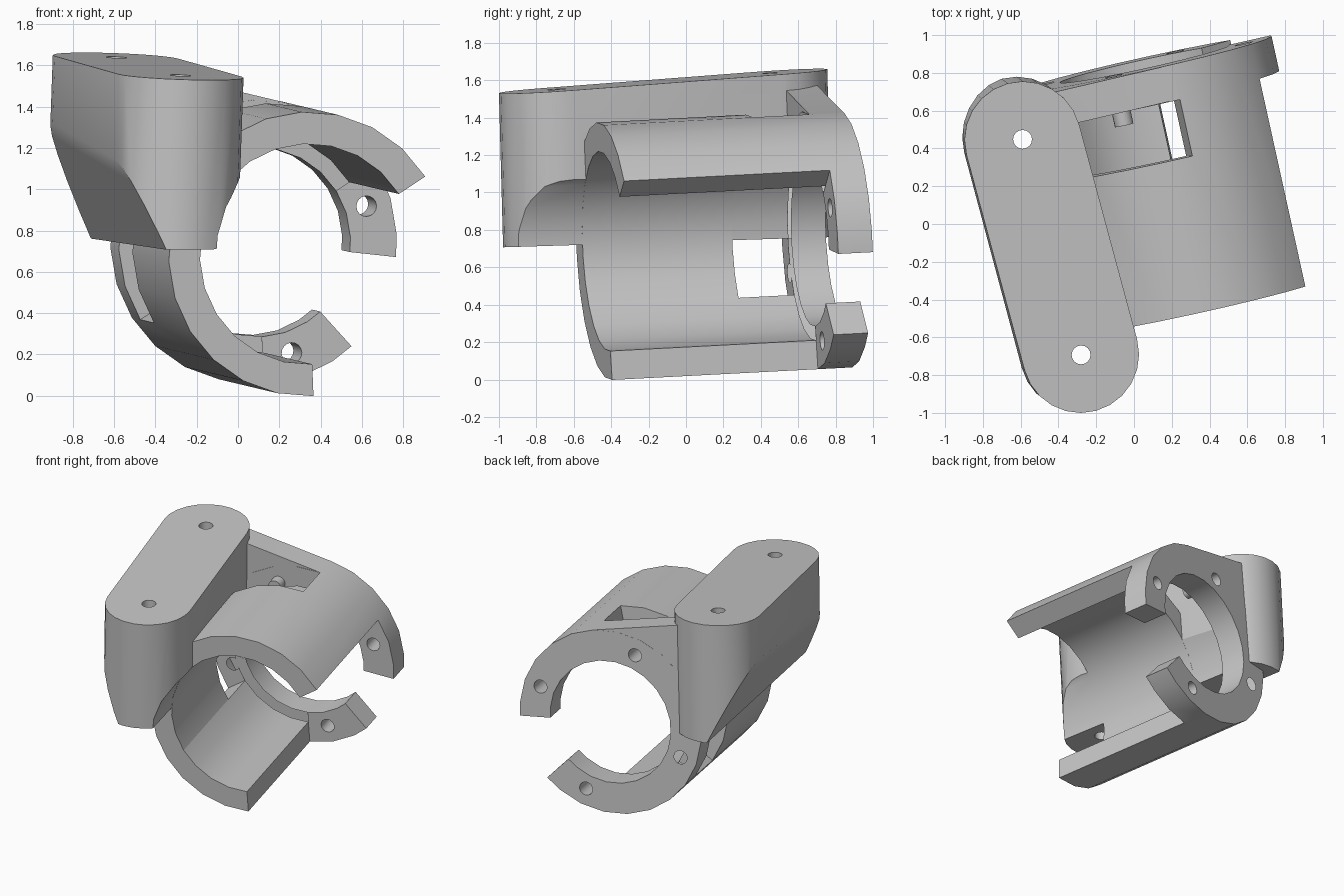
import bpy, bmesh
from math import sin, cos, radians, pi
from mathutils import Matrix, Vector

cube = bpy.data.objects.get("Cube")
if cube:
    bpy.data.objects.remove(cube, do_unlink=True)

grey = bpy.data.materials.new("plain_grey")
grey.use_nodes = True
grey.diffuse_color = (0.56, 0.56, 0.56, 1)
grey.node_tree.nodes["Principled BSDF"].inputs["Base Color"].default_value = (0.56, 0.56, 0.56, 1)

# Clamp frame: x across, y along the bore, z up, slightly turned, tilted and rolled
AXIS = Vector((-0.215, 0.976, 0.051)).normalized()
RIGHT = Vector((0.976, 0.215, 0)).normalized()
PLACE = Matrix((RIGHT, AXIS, RIGHT.cross(AXIS))).transposed().to_4x4()
PLACE.translation = (0.338, -0.437, 0.686)
ROLL = Matrix.Rotation(radians(-3), 4, "Y")
PLACE = PLACE @ ROLL
TO_CLAMP = PLACE.inverted()

LENGTH, FLANGE_START = 1.317, 1.128
OUTER, BORE, FLANGE_BORE = 0.69, 0.535, 0.46
GAP = 0.001


def polar(r, angle):
    return r * cos(radians(angle)), r * sin(radians(angle))


def level(x, z):
    """Cross-section point given before the roll."""
    p = ROLL.inverted() @ Vector((x, 0, z))
    return p.x, p.z


def loft(name, lower, upper):
    """Closed solid between two matching point loops."""
    bm = bmesh.new()
    a = [bm.verts.new(p) for p in lower]
    b = [bm.verts.new(p) for p in upper]
    bm.faces.new(a)
    bm.faces.new(b[::-1])
    for i in range(len(a)):
        j = (i + 1) % len(a)
        bm.faces.new((a[i], b[i], b[j], a[j]))
    bm.normal_update()
    if bm.calc_volume(signed=True) < 0:
        bmesh.ops.reverse_faces(bm, faces=bm.faces[:])
    mesh = bpy.data.meshes.new(name)
    bm.to_mesh(mesh)
    bm.free()
    mesh.materials.append(grey)
    ob = bpy.data.objects.new(name, mesh)
    bpy.context.collection.objects.link(ob)
    return ob


def prism(name, outline, t0, t1):
    return loft(name, [(x, t0, z) for x, z in outline], [(x, t1, z) for x, z in outline])


def ring(name, r0, r1, a0, a1, t0, t1):
    angles = [a0] + [k for k in range(-360, 361, 15) if a0 < k < a1] + [a1]
    outline = [polar(r1, a) for a in angles] + [polar(r0, a) for a in reversed(angles)]
    return prism(name, outline, t0, t1)


def rod(name, r, t0, t1, sides=24, centre=(0, 0)):
    outline = [polar(r, k * 360 / sides) for k in range(sides)]
    return prism(name, [(x + centre[0], z + centre[1]) for x, z in outline], t0, t1)


def combine(target, tool, operation):
    mod = target.modifiers.new("bool", "BOOLEAN")
    mod.operation, mod.object, mod.solver = operation, tool, "EXACT"
    bpy.context.view_layer.objects.active = target
    bpy.context.view_layer.update()
    bpy.ops.object.modifier_apply(modifier=mod.name)
    bpy.data.objects.remove(tool, do_unlink=True)


# Open sleeve with rear flange: wider gap in front of the flange, window in the wall
clamp = ring("pipe_clamp", FLANGE_BORE, OUTER, -9, 310, 0, LENGTH)
combine(clamp, ring("gap", 0.2, 1, -90, 30, -1, FLANGE_START), "DIFFERENCE")
combine(clamp, rod("bore", BORE, -1, FLANGE_START - GAP), "DIFFERENCE")
combine(clamp, ring("window", 0.3, 1, 75, 210, 0.82, FLANGE_START - 2 * GAP), "DIFFERENCE")

# Web from the flange towards the mounting block, tangent to the flange
web = [polar(OUTER - GAP, 75), level(-0.55, 0.835), level(-0.6, 0.4), level(0, 0.55)]
combine(clamp, prism("web", web, FLANGE_START + GAP, LENGTH - GAP), "UNION")

# Mounting block: a leaning stadium with sloping top and bottom
FRONT, BACK = Vector((-0.28, -0.693)), Vector((-0.59, 0.448))


def block_point(p, top):
    z = 1.587 - 0.0375 * p.x + 0.066 * p.y if top else 0.738 + 0.031 * p.y
    drop = z - 1.6
    return TO_CLAMP @ Vector((p.x + 0.035 * drop, p.y - 0.027 * drop, z))


along = (BACK - FRONT).normalized()
across = Vector((along.y, -along.x))
stadium = []
for centre, start in ((BACK, 0), (FRONT, pi)):
    for k in range(13):
        a = start + pi * k / 12
        stadium.append(centre + (across * cos(a) + along * sin(a)) * 0.309)
block = loft("block", [block_point(p, False) for p in stadium],
             [block_point(p, True) for p in stadium])
slope = [level(-0.565, -0.435), level(-1.195, 0.93), level(-2, 0.93), level(-2, -0.435)]
combine(block, prism("side_slope", slope, -1, 2), "DIFFERENCE")

# The bores continue through the block
combine(block, rod("block_bore", BORE + GAP, -1, FLANGE_START + 2 * GAP), "DIFFERENCE")
combine(block, rod("flange_bore", FLANGE_BORE + GAP, 1, 2), "DIFFERENCE")
combine(clamp, block, "UNION")

# Four flange holes
for angle in (15, 105, 195, 285):
    hole = rod("flange_hole", 0.05, 1.05, 1.6, 16, polar(0.565, angle))
    combine(clamp, hole, "DIFFERENCE")

# Two upright holes through the block
for centre in (FRONT, BACK):
    circle = [centre + Vector((cos(k * pi / 8), sin(k * pi / 8))) * 0.05 for k in range(16)]
    hole = loft("block_hole", [TO_CLAMP @ Vector((p.x, p.y, 0.5)) for p in circle],
                [TO_CLAMP @ Vector((p.x, p.y, 2)) for p in circle])
    combine(clamp, hole, "DIFFERENCE")

clamp.data.transform(PLACE)
bpy.ops.object.select_all(action="DESELECT")
clamp.select_set(True)
bpy.context.view_layer.objects.active = clamp
bpy.ops.object.shade_smooth_by_angle(angle=radians(30))
